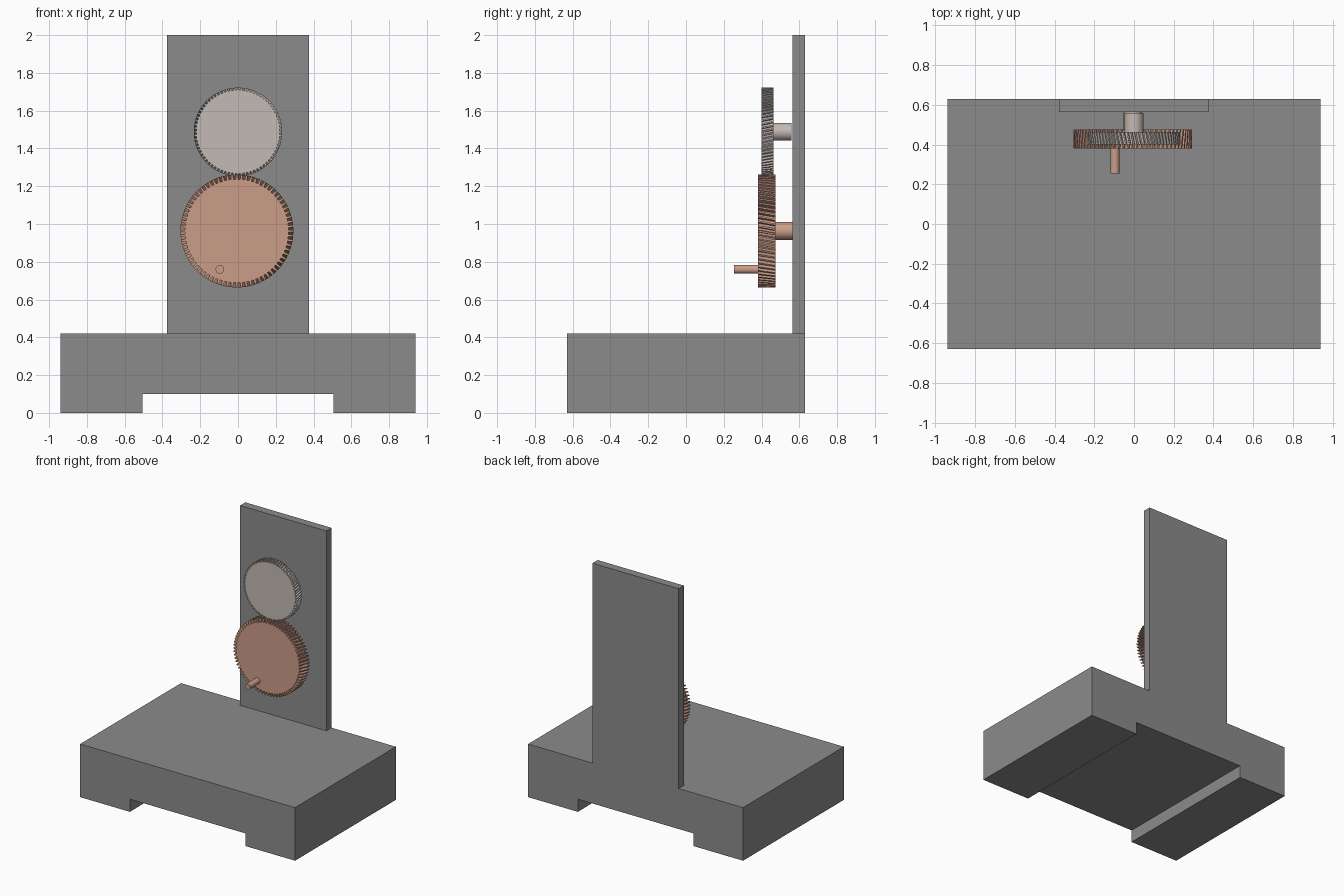
import bpy, bmesh, math
from mathutils import Matrix

if "Cube" in bpy.data.objects:
    bpy.data.objects.remove(bpy.data.objects["Cube"])


def material(name, rgb):
    m = bpy.data.materials.new(name)
    m.use_nodes = True
    m.diffuse_color = (*rgb, 1)
    m.node_tree.nodes["Principled BSDF"].inputs["Base Color"].default_value = (*rgb, 1)
    return m


GREY = material("grey", (0.26, 0.26, 0.26))
COPPER = material("copper", (0.60, 0.34, 0.25))
SILVER = material("pale silver", (0.55, 0.49, 0.46))


def finish(bm, name, mat):
    bmesh.ops.recalc_face_normals(bm, faces=bm.faces)
    me = bpy.data.meshes.new(name)
    bm.to_mesh(me)
    bm.free()
    me.materials.append(mat)
    ob = bpy.data.objects.new(name, me)
    bpy.context.collection.objects.link(ob)
    return ob


def prism(name, outline, y0, y1, mat):
    """Extrude an (x, z) outline along y."""
    bm = bmesh.new()
    face = bm.faces.new([bm.verts.new((x, y0, z)) for x, z in outline])
    ext = bmesh.ops.extrude_face_region(bm, geom=[face])["geom"]
    verts = [g for g in ext if isinstance(g, bmesh.types.BMVert)]
    bmesh.ops.translate(bm, vec=(0, y1 - y0, 0), verts=verts)
    return finish(bm, name, mat)


def rod(name, x, z, r, y0, y1, mat):
    """Smooth cylinder along y."""
    bm = bmesh.new()
    bmesh.ops.create_cone(bm, cap_ends=True, segments=48, radius1=r, radius2=r, depth=y1 - y0,
                          matrix=Matrix.Translation((x, (y0 + y1) / 2, z)) @ Matrix.Rotation(math.pi / 2, 4, 'X'))
    ob = finish(bm, name, mat)
    bpy.ops.object.select_all(action='DESELECT')
    ob.select_set(True)
    bpy.context.view_layer.objects.active = ob
    bpy.ops.object.shade_smooth_by_angle(angle=math.radians(40))


def helical_gear(name, x, z, root, tip, teeth, twist, y0, y1, mat, steps=4):
    """Toothed ring stacked along y, each layer turned a little further."""
    bm = bmesh.new()
    profile = [(-0.5, root), (-0.27, root), (-0.17, tip), (0.17, tip), (0.27, root)]
    layers = []
    for s in range(steps + 1):
        f = s / steps
        ring = []
        for t in range(teeth):
            for offset, r in profile:
                a = (t + offset) * math.tau / teeth + twist * f
                ring.append(bm.verts.new((x + r * math.cos(a), y0 + (y1 - y0) * f, z + r * math.sin(a))))
        layers.append(ring)
    n = len(layers[0])
    for lo, hi in zip(layers, layers[1:]):
        for i in range(n):
            j = (i + 1) % n
            bm.faces.new((lo[i], lo[j], hi[j], hi[i]))
    # End caps: a root disc plus one face for each tooth
    k = len(profile)
    for ring in (layers[0], layers[-1]):
        bm.faces.new([ring[i] for i in range(n) if i % k in (0, 1, 4)])
        for t in range(teeth):
            bm.faces.new(ring[t * k + 1:t * k + 5])
    finish(bm, name, mat)


# Base with a channel running front to back between the two feet
half = [(0.505, 0.10), (0.505, 0), (0.94, 0), (0.94, 0.42)]
prism("base", half + [(-x, z) for x, z in reversed(half)], -0.63, 0.63, GREY)

# Upright back plate
prism("back_plate", [(-0.377, 0.42), (0.377, 0.42), (0.377, 2), (-0.377, 2)], 0.565, 0.63, GREY)

# Large drive gear with axle and crank handle
helical_gear("large_gear", -0.006, 0.963, 0.274, 0.299, 72, -0.06, 0.38, 0.475, COPPER)
rod("large_axle", -0.006, 0.963, 0.047, 0.47, 0.566, COPPER)
rod("crank_handle", -0.096, 0.76, 0.023, 0.255, 0.385, COPPER)

# Small driven gear with axle
helical_gear("small_gear", 0, 1.488, 0.221, 0.234, 72, 0.06, 0.40, 0.463, SILVER)
rod("small_axle", 0, 1.488, 0.047, 0.458, 0.558, SILVER)
